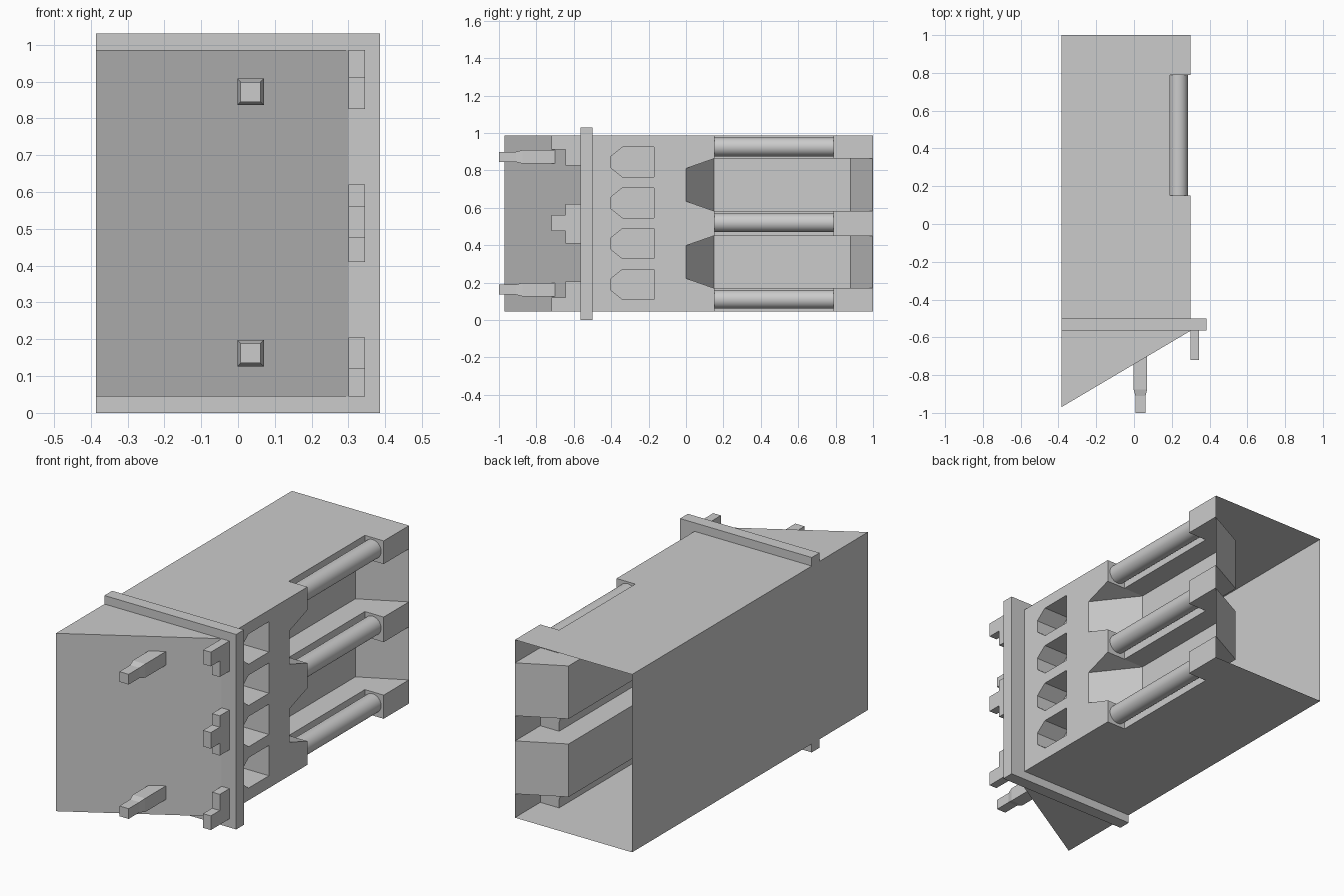
import bpy, bmesh, math
from mathutils import Matrix, Vector

if "Cube" in bpy.data.objects:
    bpy.data.objects.remove(bpy.data.objects["Cube"])


def finish(name, bm):
    bmesh.ops.recalc_face_normals(bm, faces=bm.faces)
    me = bpy.data.meshes.new(name)
    bm.to_mesh(me)
    bm.free()
    ob = bpy.data.objects.new(name, me)
    bpy.context.collection.objects.link(ob)
    return ob


def prism(name, pts, move):
    """Extrude a closed outline by a vector."""
    bm = bmesh.new()
    face = bm.faces.new([bm.verts.new(p) for p in pts])
    out = bmesh.ops.extrude_face_region(bm, geom=[face], use_keep_orig=True)
    verts = [g for g in out["geom"] if isinstance(g, bmesh.types.BMVert)]
    bmesh.ops.translate(bm, verts=verts, vec=Vector(move))
    return finish(name, bm)


def box(name, x0, x1, y0, y1, z0, z1):
    return prism(name, [(x0, y0, z0), (x1, y0, z0), (x1, y1, z0), (x0, y1, z0)], (0, 0, z1 - z0))


def hull(name, pts):
    bm = bmesh.new()
    for p in pts:
        bm.verts.new(p)
    bmesh.ops.convex_hull(bm, input=bm.verts)
    bmesh.ops.dissolve_limit(bm, angle_limit=0.01, verts=bm.verts, edges=bm.edges)
    return finish(name, bm)


# main housing with slanted front
XL, XR, Z0, Z1 = -0.385, 0.30, 0.045, 0.985
body = prism("housing", [(XL, -0.97, Z0), (XR, -0.565, Z0), (XR, 1, Z0), (XL, 1, Z0)], (0, 0, Z1 - Z0))
cutters = []

# two flared side recesses
for zc in (0.31, 0.7225):
    pts = []
    for s in (-1, 1):
        n, w = zc + s * 0.0875, zc + s * 0.14
        pts += [(XR, 0, n), (0.32, 0, n), (0.07, 0.15, w), (XR, 0.15, w), (0.32, 0.15, w),
                (0.07, 0.88, w), (XR, 0.998, w), (0.32, 0.998, w)]
    cutters.append(hull("recess_cutter", pts))

# rod channel along the side
cutters.append(box("channel_cutter", 0.19, 0.4, 0.152, 0.788, -0.1, 1.1))

# four pointed pockets behind the flange
for i in range(4):
    z = 0.19 + 0.218 * i
    outline = [(-0.17, -0.08), (-0.17, 0.08), (-0.34, 0.08), (-0.40, 0.032), (-0.40, -0.032), (-0.34, -0.08)]
    cutters.append(prism("pocket_cutter", [(0.15, y, z + dz) for y, dz in outline], (0.25, 0, 0)))

for c in cutters:
    c.hide_render = True
    m = body.modifiers.new("cut", "BOOLEAN")
    m.operation = "DIFFERENCE"
    m.solver = "EXACT"
    m.object = c
bpy.context.view_layer.update()
mesh = bpy.data.meshes.new_from_object(body.evaluated_get(bpy.context.evaluated_depsgraph_get()))
body.modifiers.clear()
body.data = mesh
for c in cutters:
    bpy.data.objects.remove(c)

# open back of the hollow housing
bm = bmesh.new()
bm.from_mesh(mesh)
back = [f for f in bm.faces if all(v.co.y > 0.9995 for v in f.verts)]
bmesh.ops.delete(bm, geom=back, context="FACES")
bm.to_mesh(mesh)
bm.free()

# flange
box("flange", -0.385, 0.385, -0.565, -0.50, 0, 1.03)

# three round rods
for i, z in enumerate((0.11, 0.52, 0.925)):
    bm = bmesh.new()
    mat = Matrix.Translation((0.235, 0.47, z)) @ Matrix.Rotation(math.pi / 2, 4, "X")
    bmesh.ops.create_cone(bm, cap_ends=True, segments=32, radius1=0.05, radius2=0.05, depth=0.636, matrix=mat)
    for f in bm.faces:
        f.smooth = len(f.verts) == 4
    finish(f"rod_{i + 1}", bm)

# stepped front pins
for i, z in enumerate((0.162, 0.872)):
    bm = bmesh.new()
    prev = None
    for y, r in ((-0.70, 0.036), (-0.875, 0.036), (-0.91, 0.027), (-1.0, 0.027)):
        ring = [bm.verts.new((0.034 + sx * r, y, z + sz * r)) for sx, sz in ((-1, -1), (1, -1), (1, 1), (-1, 1))]
        if prev:
            for k in range(4):
                bm.faces.new((prev[k], prev[(k + 1) % 4], ring[(k + 1) % 4], ring[k]))
        else:
            bm.faces.new(ring)
        prev = ring
    bm.faces.new(prev)
    finish(f"front_pin_{i + 1}", bm)

# stepped clips on the flange: two corner ones mirrored, one central
A, B, C = -0.565, -0.645, -0.72
corner = [(A, 0.985), (C, 0.985), (C, 0.91), (B, 0.91), (B, 0.825), (A, 0.825)]
centre = [(A, 0.41), (B, 0.41), (B, 0.475), (C, 0.475), (C, 0.56), (B, 0.56), (B, 0.62), (A, 0.62)]
clips = {"upper_clip": corner, "middle_clip": centre, "lower_clip": [(y, 1.03 - z) for y, z in corner]}
for name, prof in clips.items():
    prism(name, [(0.30, y, z) for y, z in prof], (0.045, 0, 0))
